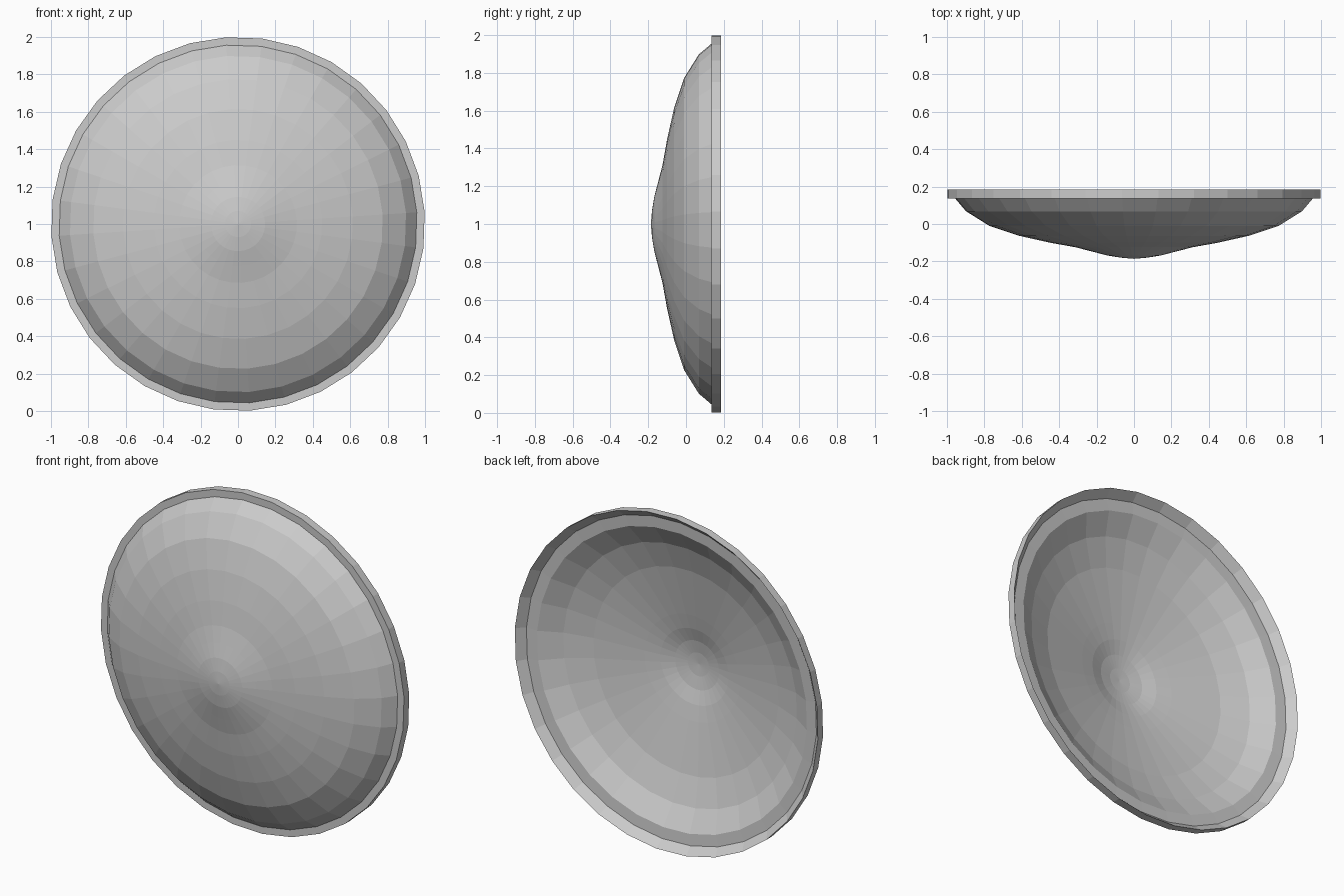
import bpy, bmesh, math

if "Cube" in bpy.data.objects:
    bpy.data.objects.remove(bpy.data.objects["Cube"])

SIDES = 32
OFFSET = math.radians(7.5)


def lathe(name, profile):
    """Spin (radius, y) points around the y axis through z = 1; radius 0 makes a pole."""
    bm = bmesh.new()
    rings = []
    for r, y in profile:
        if r == 0:
            rings.append([bm.verts.new((0, y, 1))] * SIDES)
            continue
        angles = [OFFSET + 2 * math.pi * i / SIDES for i in range(SIDES)]
        rings.append([bm.verts.new((r * math.sin(a), y, 1 + r * math.cos(a))) for a in angles])
    for a, b in zip(rings, rings[1:]):
        for i in range(SIDES):
            j = (i + 1) % SIDES
            bm.faces.new(list(dict.fromkeys((a[i], a[j], b[j], b[i]))))
    bmesh.ops.recalc_face_normals(bm, faces=bm.faces[:])
    mesh = bpy.data.meshes.new(name)
    bm.to_mesh(mesh)
    bm.free()
    obj = bpy.data.objects.new(name, mesh)
    bpy.context.collection.objects.link(obj)
    return obj


# Shield: domed front with a central swell, banded rim, hollow back with a flat lip
front = [(0, -0.186), (0.07, -0.18), (0.145, -0.168), (0.225, -0.147), (0.315, -0.124),
         (0.45, -0.1), (0.615, -0.063), (0.775, -0.01), (0.9, 0.068), (0.958, 0.136)]
rim = [(1.0, 0.136), (1.0, 0.185), (0.957, 0.137)]
back = [(0.89, 0.132), (0.77, 0.056), (0.61, 0.0), (0.315, -0.06),
        (0.225, -0.08), (0.145, -0.105), (0.07, -0.118), (0, -0.123)]
lathe("round_shield", front + rim + back)
